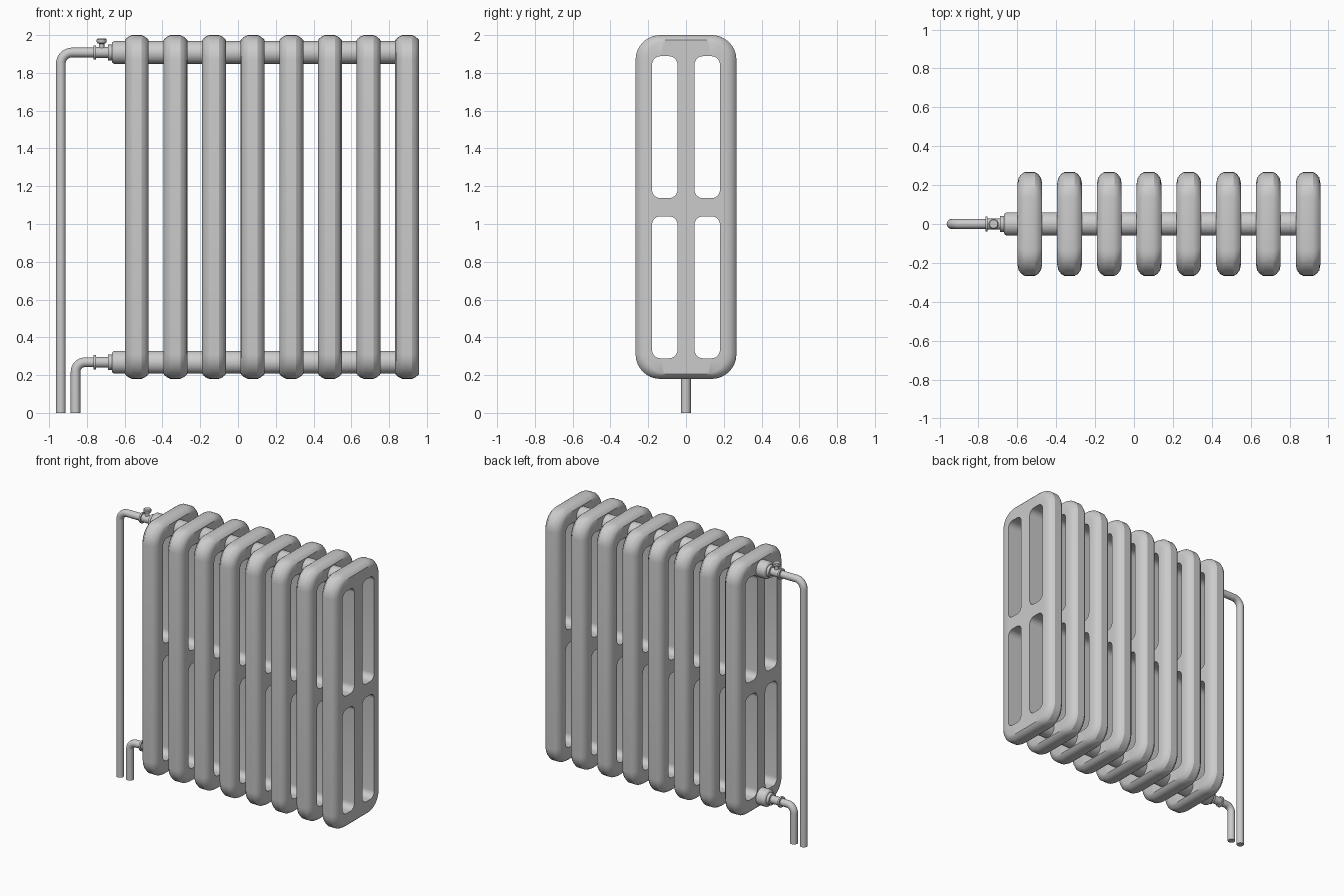
import bpy, bmesh, math
from mathutils import Vector, Matrix

if "Cube" in bpy.data.objects:
    bpy.data.objects.remove(bpy.data.objects["Cube"])

Z_MID, TOP_Z, LOW_Z = 1.09, 1.908, 0.268


def finish(obj, angle=32):
    bpy.ops.object.select_all(action='DESELECT')
    obj.select_set(True)
    bpy.context.view_layer.objects.active = obj
    if obj.type == 'CURVE':
        bpy.ops.object.convert(target='MESH')
        obj = bpy.context.view_layer.objects.active
    bpy.ops.object.shade_smooth_by_angle(angle=math.radians(angle))
    return obj


def add_mesh(name, bm):
    bmesh.ops.recalc_face_normals(bm, faces=bm.faces[:])
    me = bpy.data.meshes.new(name)
    bm.to_mesh(me)
    bm.free()
    obj = bpy.data.objects.new(name, me)
    bpy.context.collection.objects.link(obj)
    return obj


def rounded_rect(cy, cz, hy, hz, r, seg):
    pts = []
    for k, (sy, sz) in enumerate(((1, 1), (-1, 1), (-1, -1), (1, -1))):
        for i in range(seg + 1):
            a = math.pi / 2 * (k + i / seg)
            pts.append((cy + sy * (hy - r) + r * math.cos(a),
                        cz + sz * (hz - r) + r * math.sin(a)))
    return pts


def ring(bm, x, pts):
    return [bm.verts.new((x, y, z)) for y, z in pts]


def bridge(bm, a, b):
    n = len(a)
    for i in range(n):
        bm.faces.new((a[i], a[(i + 1) % n], b[(i + 1) % n], b[i]))


def ring_edges(bm, vs):
    return [bm.edges.get((vs[i], vs[(i + 1) % len(vs)])) for i in range(len(vs))]


# Cast section: rounded slab with a soft rim and four windows
def make_section():
    bm = bmesh.new()
    half = [(0.0635, 0.058, 0.027), (0.058, 0.030, 0.020), (0.043, 0.010, 0.008), (0.026, 0, 0)]
    profile = half + [(-x, dy, dz) for x, dy, dz in reversed(half)]
    rings = [ring(bm, x, rounded_rect(0, Z_MID, 0.267 - dy, 0.91 - dz, 0.13 - dy * 0.5, 8))
             for x, dy, dz in profile]
    for a, b in zip(rings, rings[1:]):
        bridge(bm, a, b)
    sides = {1: ring_edges(bm, rings[0]), -1: ring_edges(bm, rings[-1])}
    for cy in (-0.1125, 0.1125):
        for cz in (0.665, 1.5125):
            pts = rounded_rect(cy, cz, 0.0675, 0.376, 0.045, 6)
            a, b = ring(bm, 0.0635, pts), ring(bm, -0.0635, pts)
            bridge(bm, a, b)
            sides[1] += ring_edges(bm, a)
            sides[-1] += ring_edges(bm, b)
    for s, edges in sides.items():
        bmesh.ops.triangle_fill(bm, edges=edges, use_beauty=True, normal=(s, 0, 0))
    return add_mesh("section_1", bm)


# Turned part: (position, radius) profile revolved around x or z
def lathe(name, profile, centre, axis='X', n=32):
    bm = bmesh.new()
    rings = [ring(bm, t, [(r * math.cos(2 * math.pi * i / n), r * math.sin(2 * math.pi * i / n))
                          for i in range(n)]) for t, r in profile]
    for a, b in zip(rings, rings[1:]):
        bridge(bm, a, b)
    bm.faces.new(rings[0])
    bm.faces.new(rings[-1])
    if axis == 'Z':
        bm.transform(Matrix.Rotation(-math.pi / 2, 4, 'Y'))
    bm.transform(Matrix.Translation(Vector(centre)))
    return finish(add_mesh(name, bm))


# Floor pipe with one elbow
def pipe(name, x, z, x_end, bend, r):
    pts = [(x, 0)]
    for i in range(11):
        a = math.pi - math.pi / 2 * i / 10
        pts.append((x + bend + bend * math.cos(a), z - bend + bend * math.sin(a)))
    pts.append((x_end, z))
    cu = bpy.data.curves.new(name, 'CURVE')
    cu.dimensions = '3D'
    cu.bevel_depth, cu.bevel_resolution, cu.use_fill_caps = r, 6, True
    sp = cu.splines.new('POLY')
    sp.points.add(len(pts) - 1)
    for p, (px, pz) in zip(sp.points, pts):
        p.co = (px, 0, pz, 1)
    obj = bpy.data.objects.new(name, cu)
    bpy.context.collection.objects.link(obj)
    finish(obj)


# Eight sections in a row
first = finish(make_section(), 30)
for i in range(8):
    obj = first if i == 0 else first.copy()
    if i:
        obj.name = f"section_{i + 1}"
        bpy.context.collection.objects.link(obj)
    obj.location.x = -0.536 + i * 0.2045

# Headers, fittings and pipes at top and bottom
for label, z, px, bend in (("upper", TOP_Z, -0.938, 0.06), ("lower", LOW_Z, -0.86, 0.05)):
    lathe(label + "_header", [(-0.668, 0.048), (-0.664, 0.055), (-0.655, 0.060), (0.895, 0.060)],
          (0, 0, z))
    lathe(label + "_collar", [(-0.688, 0.042), (-0.66, 0.042)], (0, 0, z))
    lathe(label + "_valve_body", [(-0.765, 0.038), (-0.753, 0.038), (-0.753, 0.028),
                                  (-0.686, 0.028)], (0, 0, z))
    pipe(label + "_pipe", px, z, -0.66, bend, 0.0255)

# Valve knob on the upper fitting
lathe("valve_knob", [(0, 0.014), (0.046, 0.014), (0.050, 0.023), (0.055, 0.026), (0.069, 0.026),
                     (0.075, 0.021)], (-0.722, 0, TOP_Z), 'Z', 24)
